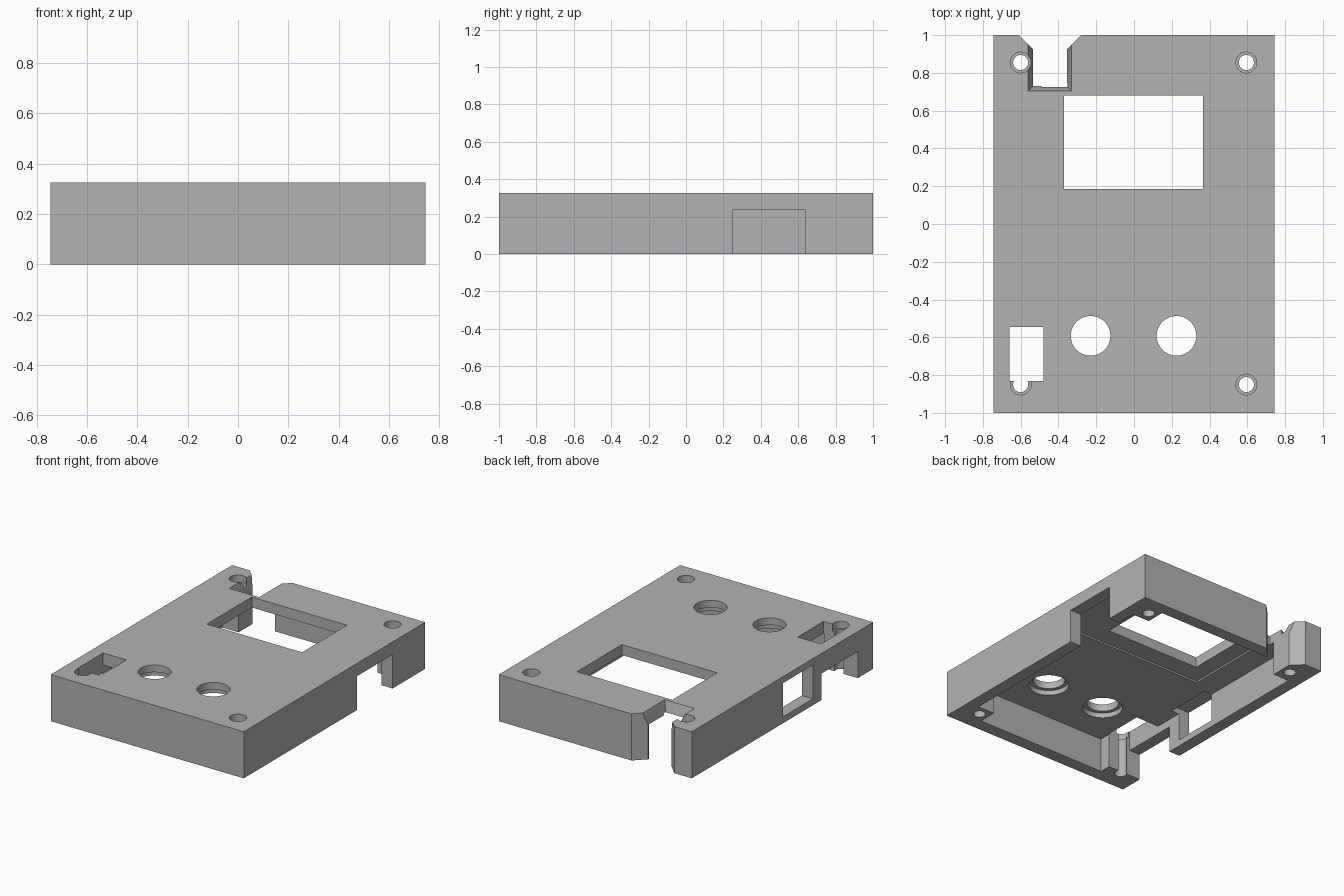
import bpy, bmesh, math

old = bpy.data.objects.get("Cube")
if old:
    bpy.data.objects.remove(old, do_unlink=True)

HX, HY, TOP = 0.745, 1.0, 0.325
CEIL = 0.24
LOW, HIGH = -0.1, 0.45

grey = bpy.data.materials.new("plain grey")
grey.use_nodes = True
colour = (0.448, 0.448, 0.448, 1)
grey.diffuse_color = colour
grey.node_tree.nodes["Principled BSDF"].inputs["Base Color"].default_value = colour


def loft(name, lower, upper, z0, z1):
    """Closed solid between two matching outlines."""
    bm = bmesh.new()
    a = [bm.verts.new((x, y, z0)) for x, y in lower]
    b = [bm.verts.new((x, y, z1)) for x, y in upper]
    bm.faces.new(a[::-1])
    bm.faces.new(b)
    for i in range(len(a)):
        j = (i + 1) % len(a)
        bm.faces.new((a[i], a[j], b[j], b[i]))
    bmesh.ops.recalc_face_normals(bm, faces=bm.faces)
    mesh = bpy.data.meshes.new(name)
    bm.to_mesh(mesh)
    bm.free()
    obj = bpy.data.objects.new(name, mesh)
    bpy.context.collection.objects.link(obj)
    mesh.materials.append(grey)
    return obj


def rect(x0, x1, y0, y1):
    return [(x0, y0), (x1, y0), (x1, y1), (x0, y1)]


def circle(x, y, r, n=40):
    return [(x + r * math.cos(math.tau * i / n), y + r * math.sin(math.tau * i / n))
            for i in range(n)]


shell = loft("enclosure_shell", rect(-HX, HX, -HY, HY), rect(-HX, HX, -HY, HY), 0, TOP)


def cut(lower, z0, z1, upper=None):
    """Subtract a prism or tapered solid from the shell."""
    tool = loft("cutter", lower, upper or lower, z0, z1)
    tool.hide_render = True
    mod = shell.modifiers.new("cut", 'BOOLEAN')
    mod.operation = 'DIFFERENCE'
    mod.solver = 'EXACT'
    mod.object = tool
    bpy.context.view_layer.objects.active = shell
    bpy.ops.object.modifier_apply(modifier=mod.name)
    bpy.data.objects.remove(tool, do_unlink=True)


# Hollow underside, leaving walls and four corner screw bosses
cavity = [(-0.485, -0.91), (0.53, -0.91), (0.53, -0.78), (0.66, -0.78),
          (0.66, 0.78), (0.53, 0.78), (0.53, 0.915), (-0.535, 0.915),
          (-0.535, 0.77), (-0.66, 0.77), (-0.66, -0.83), (-0.485, -0.83)]
cut(cavity, LOW, CEIL)

# Shallow display recess and display window
cut(rect(-0.49, 0.655, 0.05, 0.75), 0.1, 0.252)
cut(rect(-0.37, 0.365, 0.185, 0.68), 0.1, HIGH)

# Cable notch through the back wall: chamfered mouth and bevelled upper rim
mouth = [(-0.71, 1.1), (-0.61, 1.0), (-0.535, 0.925), (-0.535, 0.73),
         (-0.355, 0.73), (-0.355, 0.925), (-0.28, 1.0), (-0.18, 1.1)]
cut(mouth, LOW, HIGH)
cut(rect(-0.535, -0.355, 0.73, 1.1), CEIL, TOP + 0.085,
    rect(-0.585, -0.305, 0.68, 1.1))

# Side openings
cut(rect(0.6, 0.9, 0.25, 0.64), LOW, 0.236)
cut(rect(-0.9, -0.6, -0.335, -0.005), 0.045, 0.28)
cut(rect(-0.9, -0.6, -0.83, -0.43), LOW, 0.185)

# Switch slot
cut(rect(-0.66, -0.48, -0.83, -0.545), LOW, HIGH)

# Round button holes, wider on the underside
for x in (-0.23, 0.225):
    cut(circle(x, -0.592, 0.105), 0.1, HIGH)
    cut(circle(x, -0.592, 0.13), 0.1, 0.275)

# Counterbored corner screw holes
for x in (-0.6, 0.595):
    for y in (-0.85, 0.855):
        cut(circle(x, y, 0.04, 28), LOW, HIGH)
        cut(circle(x, y, 0.055, 28), TOP - 0.05, HIGH)

# Smooth the bores, keep edges sharp
bpy.ops.object.select_all(action='DESELECT')
shell.select_set(True)
bpy.context.view_layer.objects.active = shell
bpy.ops.object.shade_smooth_by_angle(angle=math.radians(25))
